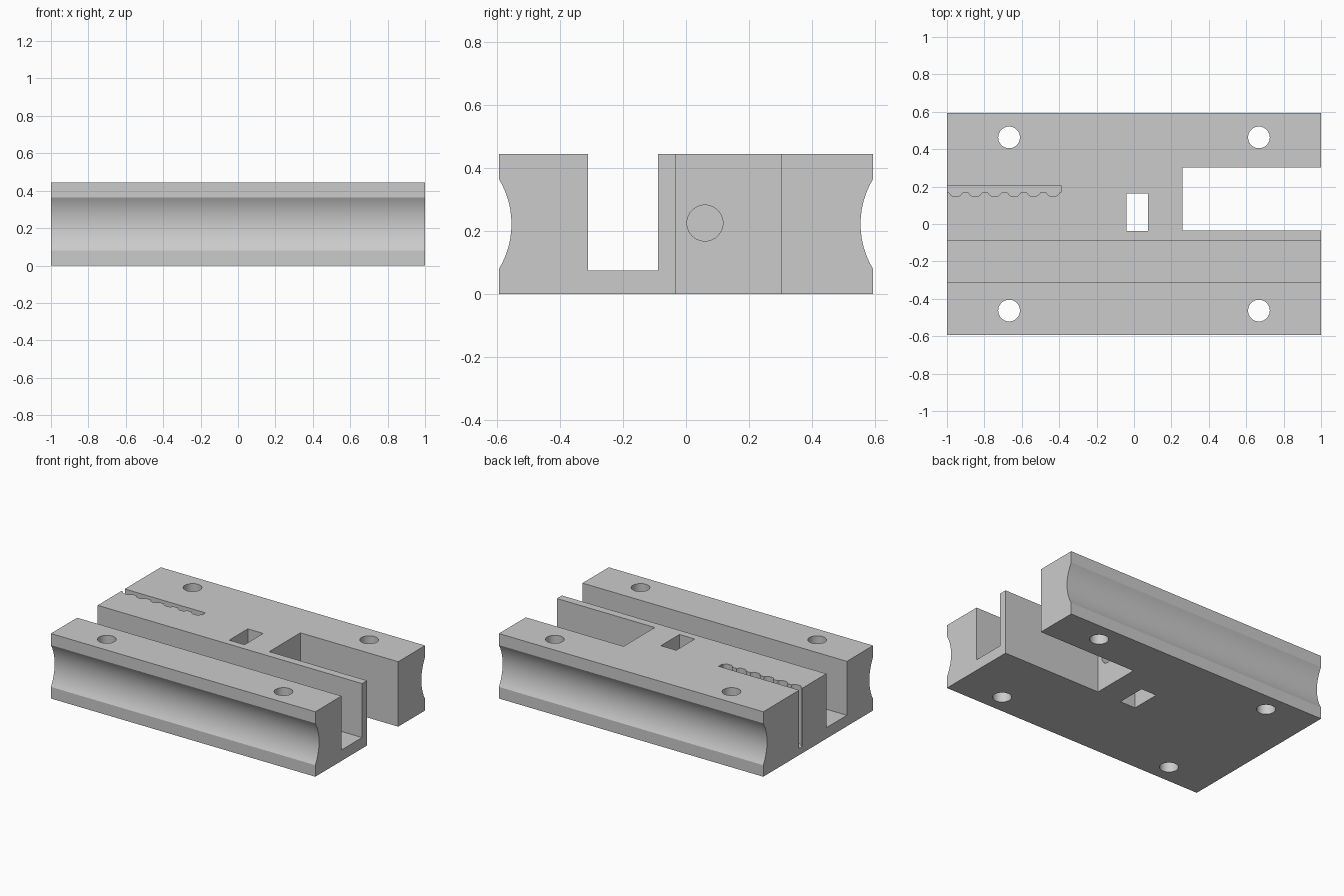
import bpy, bmesh, math

default = bpy.data.objects.get("Cube")
if default:
    bpy.data.objects.remove(default, do_unlink=True)

HALF_W, HEIGHT = 0.593, 0.444
MID = HEIGHT / 2

grey = bpy.data.materials.new("plain_grey")
grey.use_nodes = True
grey.diffuse_color = (0.6, 0.6, 0.6, 1)
grey.node_tree.nodes["Principled BSDF"].inputs["Base Color"].default_value = (0.6, 0.6, 0.6, 1)


def prism(name, points, direction):
    """Extrude a closed outline of 3D points along a direction."""
    bm = bmesh.new()
    face = bm.faces.new([bm.verts.new(p) for p in points])
    out = bmesh.ops.extrude_face_region(bm, geom=[face])
    moved = [g for g in out["geom"] if isinstance(g, bmesh.types.BMVert)]
    bmesh.ops.translate(bm, verts=moved, vec=direction)
    bmesh.ops.recalc_face_normals(bm, faces=bm.faces)
    mesh = bpy.data.meshes.new(name)
    bm.to_mesh(mesh)
    bm.free()
    mesh.materials.append(grey)
    obj = bpy.data.objects.new(name, mesh)
    bpy.context.collection.objects.link(obj)
    return obj


def upright(name, outline, z0=-0.1, z1=HEIGHT + 0.1):
    return prism(name, [(x, y, z0) for x, y in outline], (0, 0, z1 - z0))


def rect(x0, x1, y0, y1):
    return [(x0, y0), (x1, y0), (x1, y1), (x0, y1)]


def circle(cx, cy, r, n=40):
    return [(cx + r * math.cos(2 * math.pi * i / n),
             cy + r * math.sin(2 * math.pi * i / n)) for i in range(n)]


# Block profile: hollow rounded flanks and a deep channel open to the top
half_chord, sag = 0.143, 0.04
radius = (half_chord ** 2 + sag ** 2) / (2 * sag)
sweep = math.asin(half_chord / radius)
flank = []
for i in range(21):
    a = sweep * (i / 10 - 1)
    flank.append((HALF_W - sag + radius * (1 - math.cos(a)), MID + radius * math.sin(a)))

profile = [(-HALF_W, 0), (HALF_W, 0)] + flank + [(HALF_W, HEIGHT)]
profile += [(-0.088, HEIGHT), (-0.088, 0.075), (-0.31, 0.075), (-0.31, HEIGHT)]
profile += [(-HALF_W, HEIGHT)] + [(-y, z) for y, z in reversed(flank)]
block = prism("carriage_block", [(-1, y, z) for y, z in profile], (2, 0, 0))

# Notch in the end, nut window and the bolt hole between them
cutters = [
    upright("end_notch_cutter", rect(0.26, 1.2, -0.034, 0.303)),
    upright("nut_window_cutter", rect(-0.04, 0.076, -0.038, 0.163)),
    prism("bolt_hole_cutter", [(0.02, y, z) for y, z in circle(0.06, 0.225, 0.057)], (0.4, 0, 0)),
]

# Four mounting holes
for sx in (-1, 1):
    for sy in (-1, 1):
        cutters.append(upright("mounting_hole_cutter", circle(0.668 * sx, 0.463 * sy, 0.058)))

# Toothed belt slot, one rounded tooth gap per pitch
slot = [(-0.39, 0.205), (-1.1, 0.205), (-1.1, 0.168)]
for i in range(6):
    c = -0.953 + 0.104 * i
    slot += [(c + dx, y) for dx, y in
             ((-0.036, 0.168), (-0.025, 0.154), (-0.014, 0.148),
              (0.014, 0.148), (0.025, 0.154), (0.036, 0.168))]
slot.append((-0.39, 0.168))
cutters.append(upright("belt_slot_cutter", slot, 0.045))

# Cut everything out of the block
bpy.ops.object.select_all(action='DESELECT')
bpy.context.view_layer.objects.active = block
block.select_set(True)
for cutter in cutters:
    cutter.hide_render = True
    mod = block.modifiers.new(cutter.name, 'BOOLEAN')
    mod.operation = 'DIFFERENCE'
    mod.solver = 'EXACT'
    mod.object = cutter
    bpy.ops.object.modifier_apply(modifier=mod.name)
for cutter in cutters:
    bpy.data.objects.remove(cutter, do_unlink=True)

bpy.ops.object.shade_smooth_by_angle(angle=math.radians(20))
